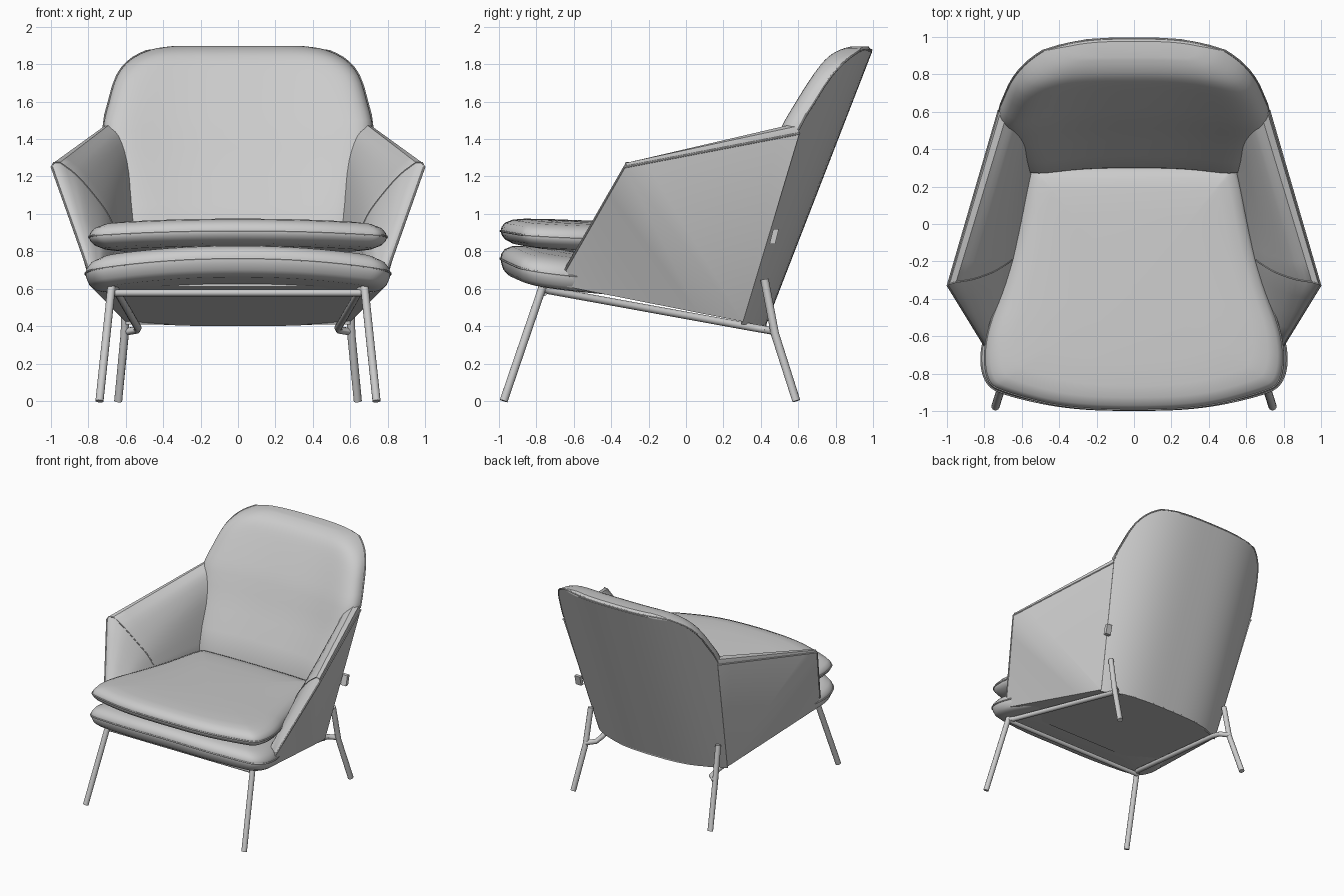
import bpy, bmesh, math
from mathutils import Vector

if "Cube" in bpy.data.objects:
    bpy.data.objects.remove(bpy.data.objects["Cube"])

grey = bpy.data.materials.new("light_grey")
grey.diffuse_color = (0.6, 0.6, 0.6, 1)
grey.use_nodes = True
grey.node_tree.nodes["Principled BSDF"].inputs["Base Color"].default_value = grey.diffuse_color


def finish(name, bm, angle=40):
    bmesh.ops.remove_doubles(bm, verts=bm.verts, dist=0.0005)
    bmesh.ops.recalc_face_normals(bm, faces=bm.faces)
    me = bpy.data.meshes.new(name)
    bm.to_mesh(me)
    bm.free()
    me.materials.append(grey)
    ob = bpy.data.objects.new(name, me)
    bpy.context.collection.objects.link(ob)
    bpy.ops.object.select_all(action='DESELECT')
    ob.select_set(True)
    bpy.context.view_layer.objects.active = ob
    bpy.ops.object.shade_smooth_by_angle(angle=math.radians(angle))
    return ob


def loft(name, rings, angle=40):
    """Skin closed rings of equal length and cap both ends."""
    bm = bmesh.new()
    vs = [[bm.verts.new(p) for p in r] for r in rings]
    n = len(rings[0])
    for a, b in zip(vs, vs[1:]):
        for i in range(n):
            j = (i + 1) % n
            bm.faces.new((a[i], a[j], b[j], b[i]))
    bm.faces.new(vs[0])
    bm.faces.new(vs[-1])
    return finish(name, bm, angle)


def tube(name, pts, r, closed=False, sides=12):
    """Round bar through points."""
    pts = [Vector(p) for p in pts]
    rings = []
    for i, p in enumerate(pts):
        if closed:
            d = pts[(i + 1) % len(pts)] - pts[i - 1]
        else:
            d = pts[min(i + 1, len(pts) - 1)] - pts[max(i - 1, 0)]
        up = Vector((0, 0, 1)) if abs(d.normalized().z) < 0.95 else Vector((0, 1, 0))
        u = d.cross(up).normalized()
        v = u.cross(d).normalized()
        rings.append([p + r * (math.cos(t) * u + math.sin(t) * v)
                      for t in (math.tau * k / sides for k in range(sides))])
    if closed:
        rings.append(rings[0])
    return loft(name, rings)


def table(t, z):
    """Smooth curve through (z, value) pairs."""
    def slope(i):
        a, b = t[max(i - 1, 0)], t[min(i + 1, len(t) - 1)]
        return (b[1] - a[1]) / (b[0] - a[0])
    for i in range(len(t) - 1):
        (z0, v0), (z1, v1) = t[i], t[i + 1]
        if z <= z1:
            h = z1 - z0
            u = max(0, (z - z0) / h)
            return ((2 * u**3 - 3 * u**2 + 1) * v0 + (u**3 - 2 * u**2 + u) * h * slope(i)
                    + (3 * u**2 - 2 * u**3) * v1 + (u**3 - u**2) * h * slope(i + 1))
    return t[-1][1]


def mirror(pts, s):
    return [(p[0] * s, p[1], p[2]) for p in pts]


# Backrest: stacked horizontal rings, bowed outside and hollow inside
WIDTH = [(.41, .60), (1.0, .668), (1.45, .72), (1.6, .69), (1.74, .645), (1.82, .58),
         (1.865, .50), (1.886, .43), (1.896, .35)]
INNER = [(.41, .40), (.5, .32), (.9, .30), (1.2, .445), (1.47, .562), (1.6, .63), (1.75, .715),
         (1.82, .76), (1.86, .80), (1.885, .85), (1.896, .89)]


def outer_y(x, z):
    y = .43 + (z - .41) * .388 - .62 * abs(x) ** 3
    return y - max(0, z - 1.87) * 1.2


rings = []
for z in (.41, .5, .7, .9, 1.05, 1.2, 1.35, 1.45, 1.5, 1.55, 1.6, 1.65, 1.7, 1.74, 1.77, 1.8,
          1.82, 1.84, 1.855, 1.868, 1.878, 1.886, 1.892, 1.896):
    w = table(WIDTH, z)
    N = 32
    out, inn = [], []
    for i in range(N + 1):
        s = math.sin(math.pi / 2 * (2 * i / N - 1))
        x = s * w
        yo = outer_y(x, z)
        yi = min(table(INNER, z) - .33 * abs(x) ** 3, yo - .02)
        out.append((x, yo, z))
        if 0 < i < N:
            inn.append((x, yo - (yo - yi) * math.sqrt(1 - abs(s) ** 9), z))
    rings.append(out + inn[::-1])
loft("backrest", rings, 50)

# Piping round the upper edge of the back
edge = [(table(WIDTH, z), z) for z in (1.45, 1.53, 1.6, 1.68, 1.74, 1.78, 1.81, 1.835, 1.855, 1.87)]
half = [(x, outer_y(x, z), z) for x, z in edge]
half += [(x, outer_y(x, 1.876), 1.876) for x in (.4, .25, .1)]
tube("back_piping", half + mirror(half, -1)[::-1], .006, sides=8)

# Arms: front nose, tip and rear sections from outer bottom over the rim to inner bottom
NOSE = [(.785, -.645, .612), (.80, -.645, .70), (.795, -.642, .72), (.785, -.635, .735),
        (.77, -.63, .74), (.75, -.62, .74), (.73, -.61, .74), (.70, -.60, .70)]
TIP = [(.603, .30, .425), (.995, -.33, 1.25), (.985, -.32, 1.273), (.95, -.31, 1.275),
       (.86, -.295, 1.205), (.76, -.26, 1.09), (.69, -.22, .99), (.635, -.18, .86)]
REAR = [(.60, .305, .425), (.722, .607, 1.43), (.715, .59, 1.468), (.69, .55, 1.475),
        (.635, .505, 1.42), (.59, .455, 1.29), (.565, .39, 1.10), (.54, .31, .85)]


def blend(a, b, t):
    return [tuple(Vector(p).lerp(Vector(q), t)) for p, q in zip(a, b)]


def rounded(sec):
    """Refine the inner side of a section into a smooth curve."""
    c = sec[3:]
    out = list(sec[:3])
    for i in range(len(c) - 1):
        for u in (0, .33, .67):
            out.append(tuple(table([(k, p[d]) for k, p in enumerate(c)], i + u) for d in range(3)))
    return out + [sec[-1]]


sections = [blend(NOSE, TIP, t / 4) for t in range(4)] + [blend(TIP, REAR, t / 8) for t in range(9)]
sections = [rounded(r) for r in sections]
for s, tag in ((1, "right"), (-1, "left")):
    loft(tag + "_arm", [mirror(r, s) for r in sections], 35)
    tube(tag + "_arm_piping", mirror([NOSE[1], TIP[1], REAR[1]], s), .006, sides=8)
    tube(tag + "_arm_front_seam", mirror(rounded(TIP)[1:-1], s), .004, sides=6)

# Seat underside: slab with a straight front and a bowed rear
xs = [-.6 + .1 * i for i in range(13)]
plan = [(x, outer_y(x, .41)) for x in xs] + [(.785, -.645), (-.785, -.645)]
loft("seat_shell", [[(x, y, .612 - .197 * (y + .645) + h) for x, y in plan] for h in (0, .09)], 30)


def smooth_outline(half):
    pts = half + [(-x, y) for x, y in half[::-1] if x > 0]
    for _ in range(3):
        new = []
        for i, (x, y) in enumerate(pts):
            u, v = pts[(i + 1) % len(pts)]
            new += [(.75 * x + .25 * u, .75 * y + .25 * v), (.25 * x + .75 * u, .25 * y + .75 * v)]
        pts = new
    return pts


TOP = [(1, 0), (.992, .28), (.965, .58), (.90, .83), (.8, .94), (.6, 1.0), (.3, 1.03), (.05, 1.04)]
SOFT = [(.4, -1), (.8, -.98), (.90, -.85), (.965, -.58), (.992, -.28)]
BOXY = [(.4, -1), (.88, -1), (.94, -.9), (.975, -.65), (.992, -.3)]


def cushion(name, half, under, z0, h, slope, droop):
    """Pillow: outline rings following a rounded edge profile."""
    plan = smooth_outline(half)

    def ring(s, k):
        out = []
        for x, y in plan:
            x, y = x * s, -.35 + (y + .35) * s
            out.append((x, y, z0 - slope * (y + .9) - droop * x * x + k * h))
        return out
    loft(name, [ring(s, k) for s, k in under + TOP], 60)
    tube(name + "_piping", ring(1, 0), .006, closed=True, sides=6)


cushion("lower_cushion",
        [(0, -.995), (.35, -.985), (.66, -.92), (.80, -.86), (.825, -.66), (.72, -.42), (.56, .25), (0, .28)],
        BOXY, .75, .09, .13, .07)
cushion("seat_cushion",
        [(0, -.995), (.38, -.98), (.68, -.90), (.79, -.85), (.80, -.62), (.70, -.35), (.62, -.05),
         (.56, .31), (.50, .31), (0, .31)],
        SOFT, .905, .076, .05, .03)

# Metal frame: splayed legs, side rails with a hooked rear end, front rail
for s, tag in ((1, "right"), (-1, "left")):
    tube(tag + "_front_leg", mirror([(.74, -.975, 0), (.675, -.765, .615)], s), .022)
    tube(tag + "_rear_leg", mirror([(.64, .59, 0), (.605, .475, .36), (.595, .42, .65)], s), .022)
    tube(tag + "_side_rail", mirror([(.675, -.77, .598), (.65, -.73, .59), (.535, .36, .392),
                                     (.54, .43, .38), (.605, .48, .37)], s), .02)
tube("front_rail", [(-.67, -.76, .578), (.67, -.76, .578)], .018)

# Small fabric tab on the right side seam
bm = bmesh.new()
bmesh.ops.create_cube(bm, size=1)
for v in bm.verts:
    v.co = Vector((.67 + v.co.x * .05, .472 + v.co.y * .03 + v.co.z * .02, .88 + v.co.z * .08))
finish("side_tab", bm)
